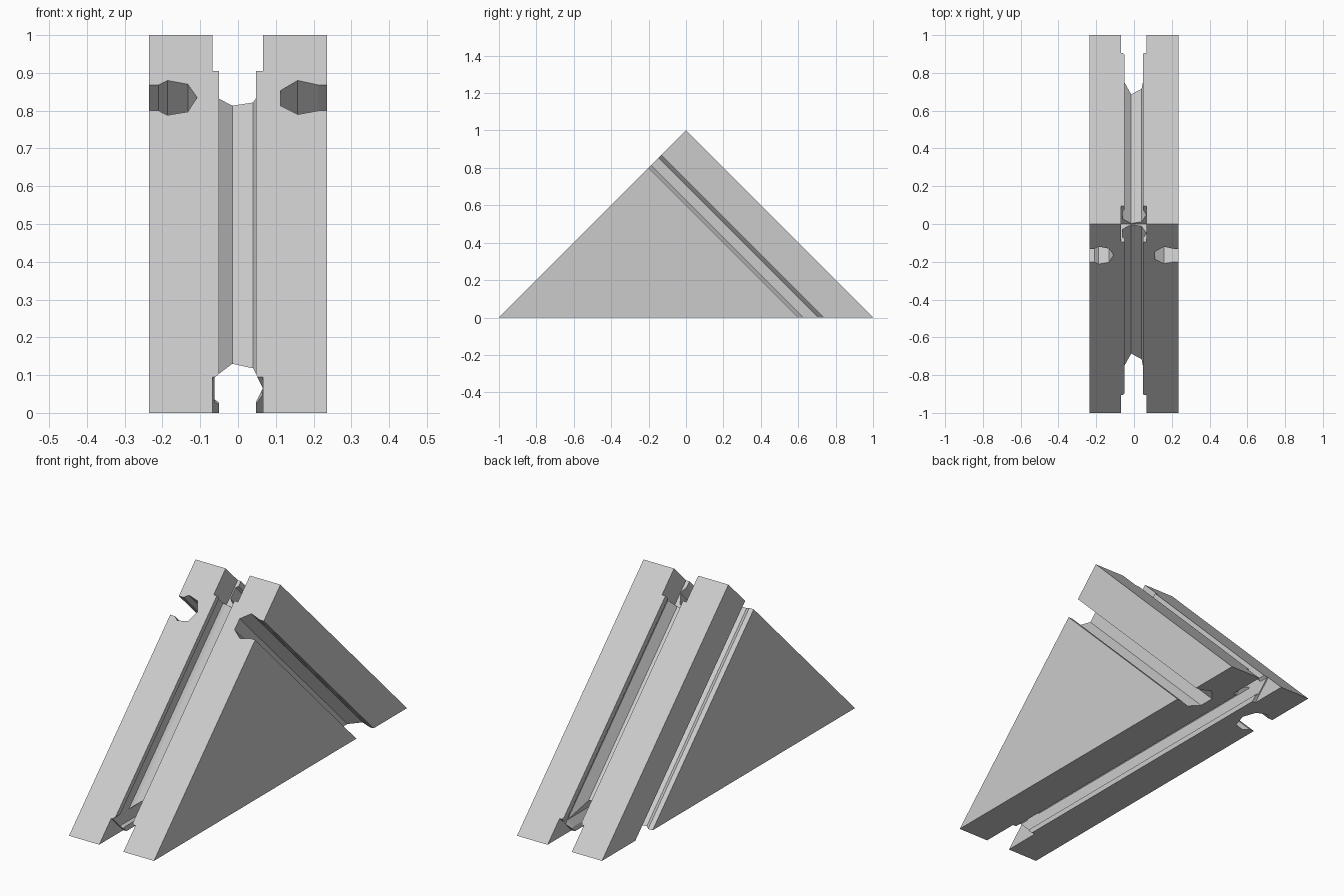
import bpy
import bmesh
from mathutils import Vector

default_cube = bpy.data.objects.get("Cube")
if default_cube:
    bpy.data.objects.remove(default_cube, do_unlink=True)

grey = bpy.data.materials.new("light grey")
grey.use_nodes = True
grey.diffuse_color = (0.6, 0.6, 0.6, 1)
grey.node_tree.nodes["Principled BSDF"].inputs["Base Color"].default_value = (0.6, 0.6, 0.6, 1)

X = Vector((1, 0, 0))


def prism(name, profile, origin, u, v, sweep, half_length):
    """Closed prism: a 2D profile in the u, v plane swept both ways along sweep."""
    origin, u, v = Vector(origin), Vector(u).normalized(), Vector(v).normalized()
    step = Vector(sweep).normalized() * half_length
    bm = bmesh.new()
    rings = [[bm.verts.new(origin + u * a + v * b + s * step) for a, b in profile]
             for s in (-1, 1)]
    count = len(profile)
    bm.faces.new(rings[0])
    bm.faces.new(rings[1][::-1])
    for i in range(count):
        j = (i + 1) % count
        bm.faces.new((rings[0][i], rings[1][i], rings[1][j], rings[0][j]))
    bmesh.ops.recalc_face_normals(bm, faces=bm.faces)
    mesh = bpy.data.meshes.new(name)
    bm.to_mesh(mesh)
    bm.free()
    mesh.materials.append(grey)
    obj = bpy.data.objects.new(name, mesh)
    bpy.context.collection.objects.link(obj)
    return obj


# Triangular body
body = prism("wedge_block", [(-1, 0), (1, 0), (0, 1)], (0, 0, 0),
             (0, 1, 0), (0, 0, 1), X, 0.235)
cutters = []

# Centre slot in each of the three sloping and flat faces: (x, depth)
slot = [(-0.05, -0.05), (-0.05, 0.027), (-0.062, 0.036), (-0.062, 0.093),
        (-0.05, 0.104), (-0.015, 0.13), (0.04, 0.118), (0.066, 0.065),
        (0.047, 0.028), (0.047, -0.05)]
for name, origin, inward, along in (
        ("front_slot", (0, -0.5, 0.5), (0, 1, -1), (0, 1, 1)),
        ("back_slot", (0, 0.5, 0.5), (0, -1, -1), (0, 1, -1)),
        ("bottom_slot", (0, 0, 0), (0, 0, 1), (0, 1, 0))):
    cutters.append(prism(name, slot, origin, X, inward, along, 1.2))

# Wide entry notches at the three corners: (y, z)
notches = {
    "apex_notch": [(0, 0.81), (0.19, 1), (0, 1.19), (-0.19, 1)],
    "front_notch": [(-1.1, 0.29), (-0.79, -0.02), (-1.2, -0.1)],
    "back_notch": [(1.1, 0.29), (0.79, -0.02), (1.2, -0.1)],
}
for name, outline in notches.items():
    cutters.append(prism(name, outline, (-0.001, 0, 0), (0, 1, 0), (0, 0, 1), X, 0.067))

# Side slots parallel to the back slope: (x, height on the front slope)
side_slots = {
    "right_side_slot": [(-0.3, 0.868), (-0.21, 0.868), (-0.187, 0.88), (-0.133, 0.87),
                        (-0.108, 0.835), (-0.133, 0.797), (-0.187, 0.788),
                        (-0.21, 0.8), (-0.3, 0.8)],
    "left_side_slot": [(0.3, 0.868), (0.213, 0.868), (0.158, 0.88), (0.112, 0.853),
                       (0.112, 0.813), (0.158, 0.79), (0.213, 0.8), (0.3, 0.8)],
}
for name, outline in side_slots.items():
    across = [(x, (2 * z - 1) / 2 ** 0.5) for x, z in outline]
    cutters.append(prism(name, across, (0, 0, 0), X, (0, 1, 1), (0, 1, -1), 1.5))

# Cut every slot and notch, then bake the result
for cutter in cutters:
    cutter.hide_render = True
    cut = body.modifiers.new(cutter.name, 'BOOLEAN')
    cut.operation = 'DIFFERENCE'
    cut.solver = 'EXACT'
    cut.object = cutter
bpy.context.view_layer.update()
depsgraph = bpy.context.evaluated_depsgraph_get()
baked = bpy.data.meshes.new_from_object(body.evaluated_get(depsgraph))
body.modifiers.clear()
body.data = baked
for cutter in cutters:
    bpy.data.objects.remove(cutter, do_unlink=True)
